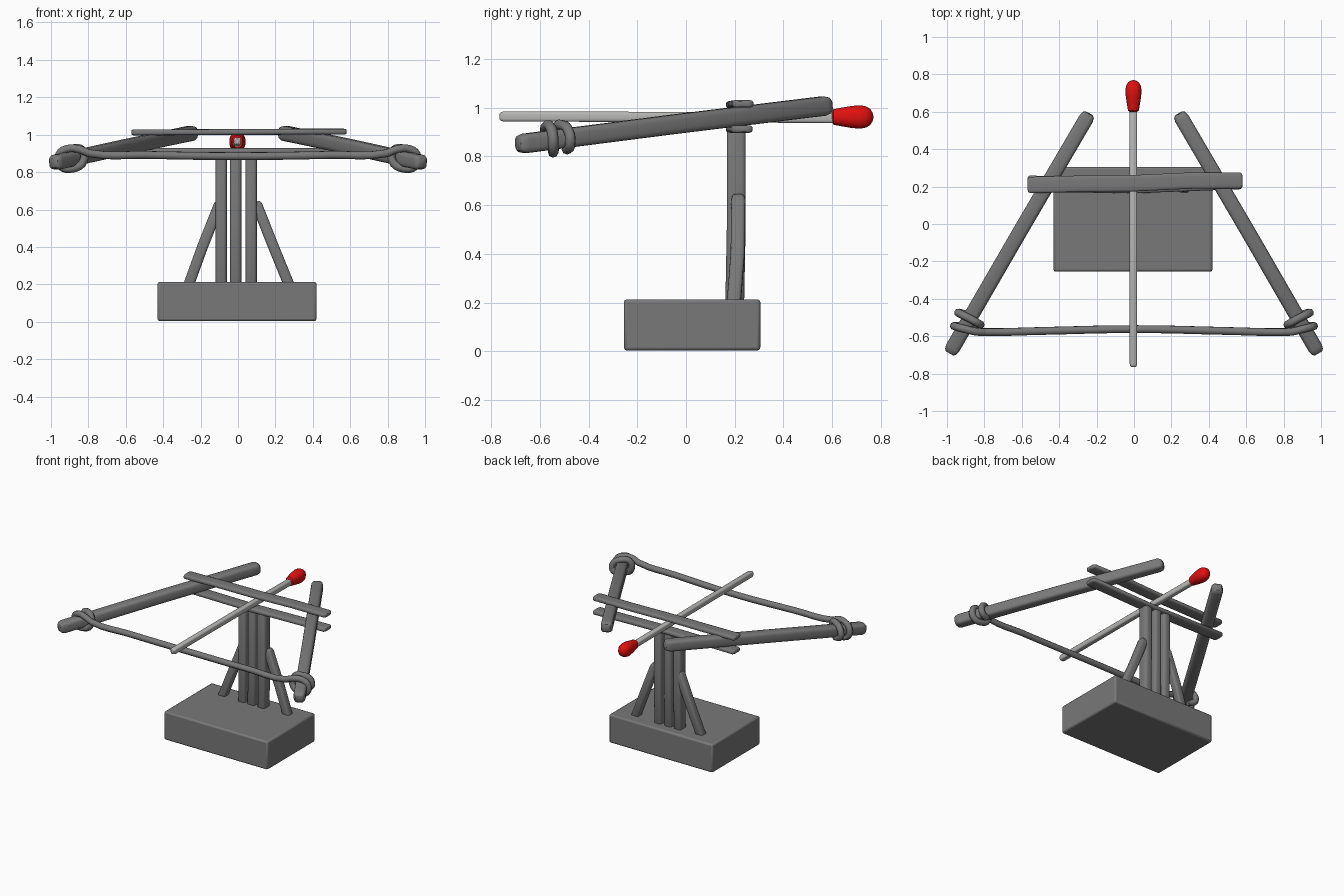
import bpy, bmesh, math
from mathutils import Vector

if "Cube" in bpy.data.objects:
    bpy.data.objects.remove(bpy.data.objects["Cube"])


def material(name, rgb):
    m = bpy.data.materials.new(name)
    m.diffuse_color = (*rgb, 1)
    m.use_nodes = True
    m.node_tree.nodes["Principled BSDF"].inputs["Base Color"].default_value = m.diffuse_color
    return m


GREY = material("dark_grey", (0.19, 0.19, 0.19))
PALE = material("pale_grey", (0.47, 0.47, 0.46))
RED = material("red", (0.75, 0.005, 0.005))


def finish(ob, mat, angle=40):
    ob.data.materials.append(mat)
    bpy.ops.object.select_all(action='DESELECT')
    ob.select_set(True)
    bpy.context.view_layer.objects.active = ob
    bpy.ops.object.shade_smooth_by_angle(angle=math.radians(angle))
    return ob


def loft(name, rings, mat, up=(0, 0, 1), sides=16, power=0.5):
    """Loft rounded-rectangle rings given as (centre, width, height)."""
    bm = bmesh.new()
    axis = (Vector(rings[-1][0]) - Vector(rings[0][0])).normalized()
    side = axis.cross(Vector(up)).normalized()
    top = side.cross(axis)
    loops = []
    for c, w, h in rings:
        loop = []
        for i in range(sides):
            a = 2 * math.pi * (i + 0.5) / sides
            u = math.copysign(abs(math.cos(a)) ** power, math.cos(a)) * w / 2
            v = math.copysign(abs(math.sin(a)) ** power, math.sin(a)) * h / 2
            loop.append(bm.verts.new(Vector(c) + side * u + top * v))
        loops.append(loop)
    for a, b in zip(loops, loops[1:]):
        for i in range(sides):
            j = (i + 1) % sides
            bm.faces.new((a[i], a[j], b[j], b[i]))
    bm.faces.new(loops[0][::-1])
    bm.faces.new(loops[-1])
    bmesh.ops.recalc_face_normals(bm, faces=bm.faces)
    me = bpy.data.meshes.new(name)
    bm.to_mesh(me)
    bm.free()
    ob = bpy.data.objects.new(name, me)
    bpy.context.collection.objects.link(ob)
    return finish(ob, mat)


def beam(name, pts, w, h, mat=GREY, up=(0, 0, 1), power=0.5):
    """Rounded-end beam through a few points."""
    pts = [Vector(p) for p in pts]
    d0 = (pts[1] - pts[0]).normalized()
    d1 = (pts[-2] - pts[-1]).normalized()
    r = min(w, h) * 0.4
    steps = ((0, 0.6), (0.3, 0.85), (1, 1))
    rings = [(pts[0] + d0 * r * t, w * s, h * s) for t, s in steps]
    rings += [(p, w, h) for p in pts[1:-1]]
    rings += [(pts[-1] + d1 * r * t, w * s, h * s) for t, s in reversed(steps)]
    return loft(name, rings, mat, up, power=power)


# Base block with softened edges
bpy.ops.mesh.primitive_cube_add(size=1, location=(-0.005, 0.025, 0.108))
base = bpy.context.object
base.name = "base_block"
base.scale = (0.85, 0.56, 0.21)
bpy.ops.object.transform_apply(location=False, rotation=False, scale=True)
bev = base.modifiers.new("soft_edges", 'BEVEL')
bev.width, bev.segments = 0.012, 2
finish(base, GREY)

# Upright posts and leaning braces
for i, x in enumerate((-0.09, -0.013, 0.07)):
    beam(f"post_{i + 1}", [(x, 0.2, 0.19), (x, 0.206, 0.5), (x, 0.206, 0.92)],
         0.062, 0.078, up=(0, 1, 0))
for n, s in (("left", -1), ("right", 1)):
    beam(f"brace_{n}", [(s * 0.275 + 0.005, 0.195, 0.18), (s * 0.19, 0.212, 0.4),
                        (s * 0.095, 0.215, 0.64)], 0.058, 0.058, up=(0, 1, 0))

    # Bow arm
    beam(f"bow_arm_{n}", [(s * 0.985, -0.69, 0.85), (s * 0.615, -0.05, 0.932),
                          (s * 0.24, 0.59, 1.01)], 0.08, 0.08)

# Crossbars clamping the arms and the bolt
beam("upper_crossbar", [(-0.57, 0.208, 1.012), (-0.3, 0.215, 1.013), (0.0, 0.218, 1.014),
                        (0.3, 0.232, 1.016), (0.58, 0.233, 1.016)], 0.088, 0.032)
beam("lower_crossbar", [(-0.57, 0.215, 0.912), (0.0, 0.208, 0.912), (0.58, 0.23, 0.912)],
     0.088, 0.032)

# Bowstring, coiled round each arm tip
half = [(0.5, -0.572, 0.892), (0.79, -0.578, 0.9), (0.85, -0.575, 0.922), (0.91, -0.56, 0.925),
        (0.955, -0.548, 0.895), (0.95, -0.545, 0.835), (0.88, -0.545, 0.82),
        (0.825, -0.54, 0.86), (0.835, -0.53, 0.92), (0.88, -0.505, 0.927),
        (0.93, -0.48, 0.90), (0.935, -0.475, 0.85), (0.88, -0.49, 0.828)]
path = [(-x, y, z) for x, y, z in reversed(half)] + [(0, -0.562, 0.885)] + half
cu = bpy.data.curves.new("bowstring", 'CURVE')
cu.dimensions = '3D'
cu.bevel_depth, cu.bevel_resolution, cu.resolution_u = 0.022, 2, 4
cu.use_fill_caps = True
sp = cu.splines.new('BEZIER')
sp.bezier_points.add(len(path) - 1)
for bp, p in zip(sp.bezier_points, path):
    bp.co = p
    bp.handle_left_type = bp.handle_right_type = 'AUTO'
string = bpy.data.objects.new("bowstring", cu)
bpy.context.collection.objects.link(string)
bpy.ops.object.select_all(action='DESELECT')
string.select_set(True)
bpy.context.view_layer.objects.active = string
bpy.ops.object.convert(target='MESH')
finish(bpy.context.object, GREY, 60)

# Matchstick bolt and its head
beam("match_stick", [(-0.003, -0.765, 0.964), (-0.003, 0, 0.962), (-0.003, 0.64, 0.957)],
     0.04, 0.042, PALE)
head = ((0.6, 0.045), (0.606, 0.065), (0.64, 0.078), (0.68, 0.092), (0.715, 0.098),
        (0.74, 0.088), (0.757, 0.066), (0.766, 0.036), (0.769, 0.01))
loft("match_head", [((-0.003, y, 0.962), d * 0.9, d) for y, d in head], RED, power=0.85)
